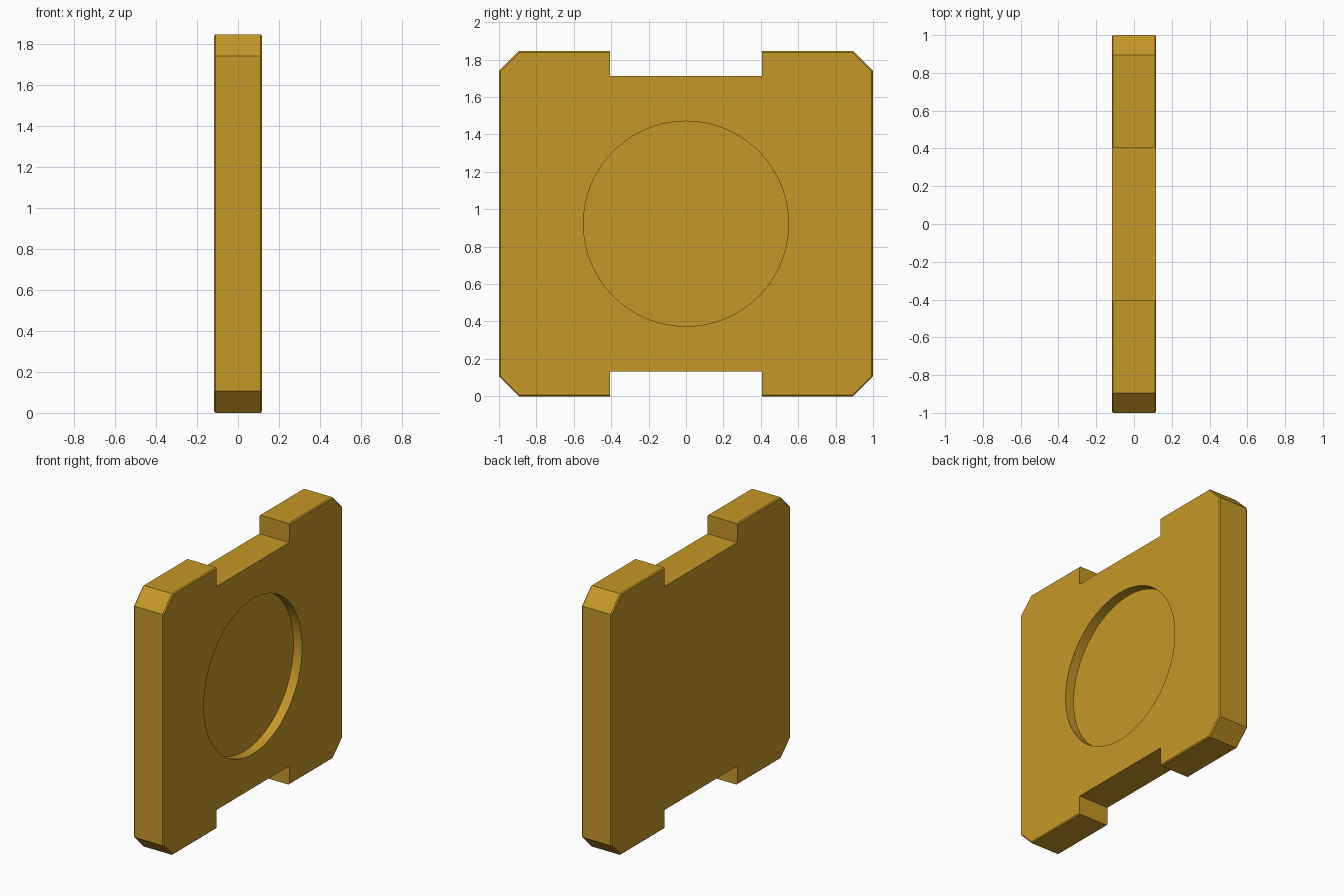
import bpy, bmesh

if "Cube" in bpy.data.objects:
    bpy.data.objects.remove(bpy.data.objects["Cube"])

T, H, C, B = 0.117, 1.845, 0.106, 0.007   # half thickness, height, corner cut, edge bevel
MID = H / 2


def outline(inset):
    """Octagonal plate outline, moved inward by inset."""
    y, z, c = 1 - inset, MID - inset, C - inset * 0.586
    return [(-y + c, -z), (y - c, -z), (y, -z + c), (y, z - c),
            (y - c, z), (-y + c, z), (-y, z - c), (-y, -z + c)]


# Plate: stacked outlines give the fine bevel on both faces
bm = bmesh.new()
rings = [[bm.verts.new((x, y, z + MID)) for y, z in outline(i)]
         for x, i in ((-T, B), (-T + B, 0), (T - B, 0), (T, B))]
for a, b in zip(rings, rings[1:]):
    for k in range(8):
        n = (k + 1) % 8
        bm.faces.new((a[k], a[n], b[n], b[k]))
bm.faces.new(rings[0])
bm.faces.new(rings[-1])
bmesh.ops.recalc_face_normals(bm, faces=bm.faces)
mesh = bpy.data.meshes.new("plate")
bm.to_mesh(mesh)
bm.free()
plate = bpy.data.objects.new("plate", mesh)
bpy.context.collection.objects.link(plate)

# Golden material
mat = bpy.data.materials.new("gold")
mat.diffuse_color = (0.56, 0.31, 0.02, 1)
mat.use_nodes = True
mat.node_tree.nodes["Principled BSDF"].inputs["Base Color"].default_value = mat.diffuse_color
mesh.materials.append(mat)


def cut(cutter, name):
    cutter.name = name
    cutter.hide_render = True
    cutter.data.materials.append(mat)
    mod = plate.modifiers.new(name, 'BOOLEAN')
    mod.operation = 'DIFFERENCE'
    mod.solver = 'EXACT'
    mod.object = cutter
    bpy.context.view_layer.objects.active = plate
    bpy.ops.object.modifier_apply(modifier=name)
    bpy.data.objects.remove(cutter)


# Notches in the top and bottom edges
for z, name in ((0, "bottom_notch"), (H, "top_notch")):
    bpy.ops.mesh.primitive_cube_add(size=1, location=(0, 0, z))
    bpy.context.object.scale = (1, 0.812, 0.266)
    cut(bpy.context.object, name)

# Round recess in the right face
DEPTH = 0.067
bpy.ops.mesh.primitive_cylinder_add(vertices=128, radius=0.548, depth=0.4,
                                    location=(T - DEPTH + 0.2, 0, MID),
                                    rotation=(0, 1.5707963, 0))
cut(bpy.context.object, "round_recess")

# Smooth recess wall, sharp edges elsewhere
bpy.ops.object.select_all(action='DESELECT')
plate.select_set(True)
bpy.context.view_layer.objects.active = plate
bpy.ops.object.shade_smooth_by_angle(angle=0.35)
